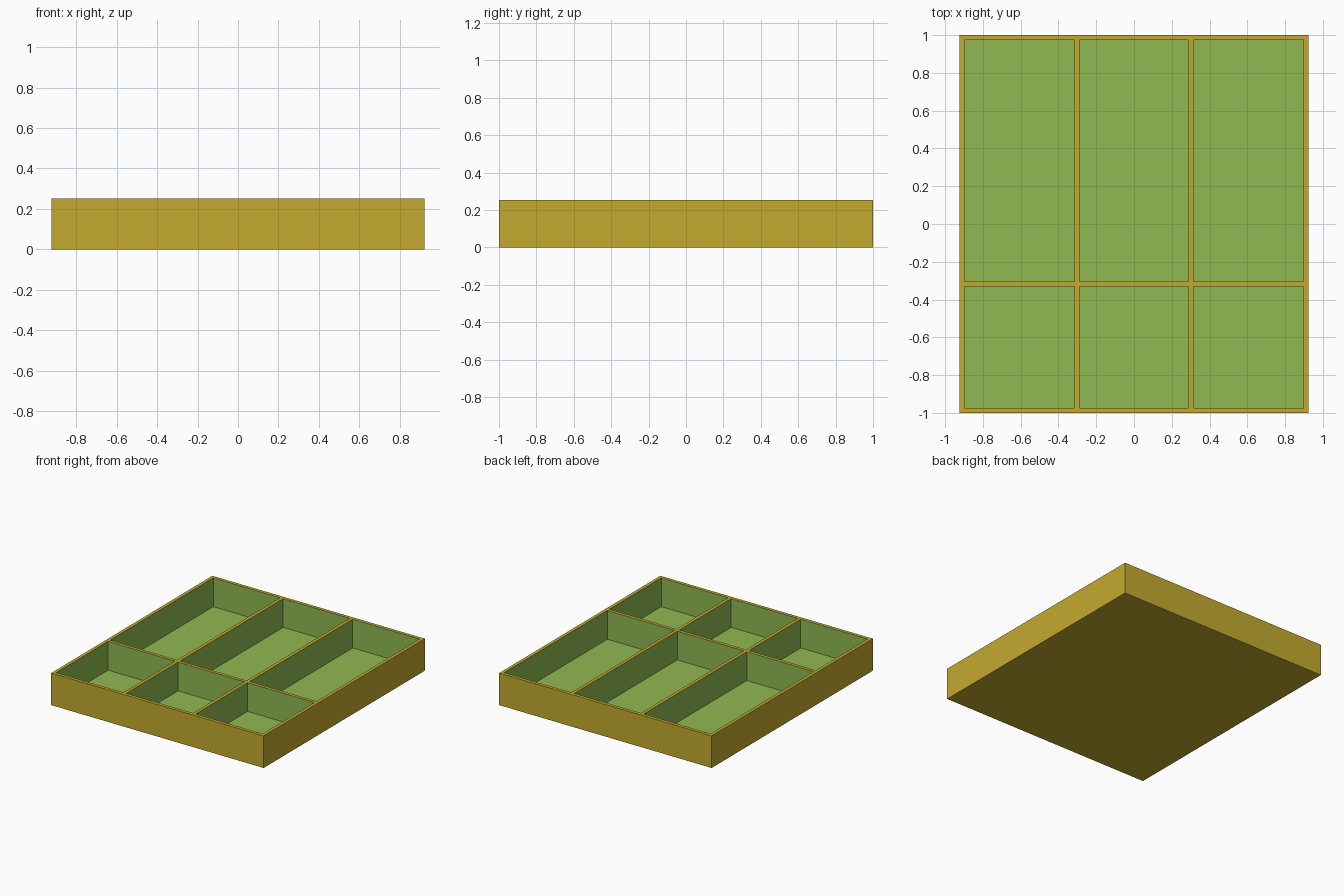
import bpy
import bmesh

if "Cube" in bpy.data.objects:
    bpy.data.objects.remove(bpy.data.objects["Cube"])

# Main dimensions
HX, HY, HEIGHT = 0.923, 1.0, 0.252
WALL = 0.026
FLOOR = 0.026
X_LINES = [-HX, -HX + WALL, -0.315, -0.289, 0.289, 0.315, HX - WALL, HX]
Y_LINES = [-HY, -HY + WALL, -0.331, -0.305, HY - WALL, HY]


def linear(c):
    c /= 255
    return c / 12.92 if c <= 0.04045 else ((c + 0.055) / 1.055) ** 2.4


def material(name, rgb):
    mat = bpy.data.materials.new(name)
    mat.diffuse_color = (*[linear(c) for c in rgb], 1)
    mat.use_nodes = True
    mat.node_tree.nodes["Principled BSDF"].inputs["Base Color"].default_value = mat.diffuse_color
    return mat


bm = bmesh.new()

# Rim grid: odd columns and rows are the compartment openings
verts = [[bm.verts.new((x, y, HEIGHT)) for y in Y_LINES] for x in X_LINES]
cells = []
for i in range(len(X_LINES) - 1):
    for j in range(len(Y_LINES) - 1):
        face = bm.faces.new((verts[i][j], verts[i + 1][j],
                             verts[i + 1][j + 1], verts[i][j + 1]))
        if i % 2 and j % 2:
            cells.append(face)

# Outer walls: drop the rim outline to the ground, then close the underside
outline = [e for e in bm.edges if e.is_boundary]
ext = bmesh.ops.extrude_edge_only(bm, edges=outline)["geom"]
for v in ext:
    if isinstance(v, bmesh.types.BMVert):
        v.co.z = 0
bottom = [e for e in bm.edges if e.is_boundary]
bmesh.ops.contextual_create(bm, geom=bottom)

# Compartments: push each opening down to the floor, lined in green
for face in cells:
    ring = list(face.verts)
    floor = [bm.verts.new((v.co.x, v.co.y, FLOOR)) for v in ring]
    bm.faces.remove(face)
    lining = [bm.faces.new(floor)]
    for k in range(4):
        n = (k + 1) % 4
        lining.append(bm.faces.new((ring[k], ring[n], floor[n], floor[k])))
    for f in lining:
        f.material_index = 1

bmesh.ops.recalc_face_normals(bm, faces=bm.faces[:])
mesh = bpy.data.meshes.new("divided_tray")
bm.to_mesh(mesh)
bm.free()
mesh.materials.append(material("gold", (196, 170, 47)))
mesh.materials.append(material("leaf green", (144, 184, 81)))
tray = bpy.data.objects.new("divided_tray", mesh)
bpy.context.collection.objects.link(tray)
